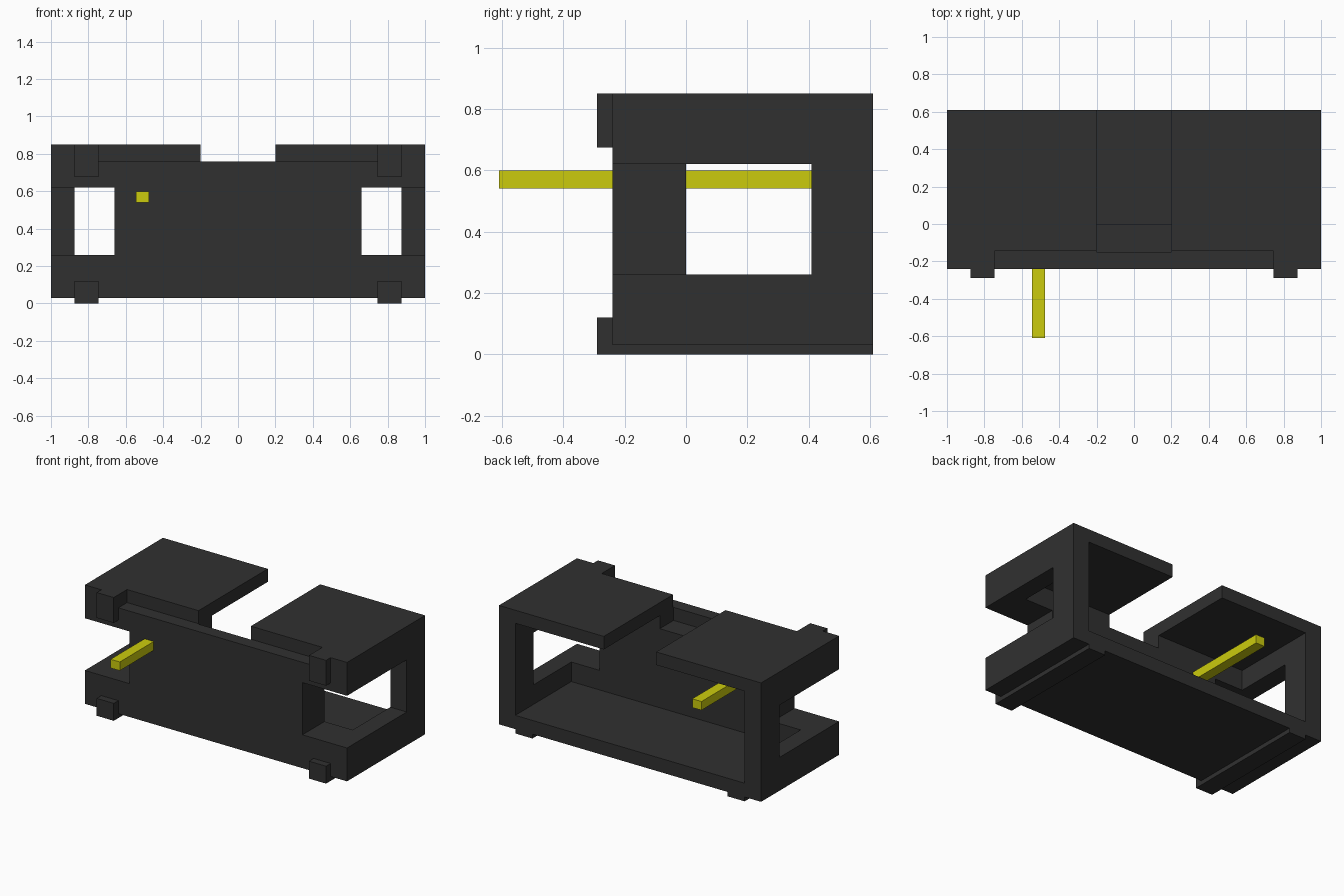
import bpy, bmesh
from mathutils import Vector

cube = bpy.data.objects.get("Cube")
if cube:
    bpy.data.objects.remove(cube, do_unlink=True)


def material(name, rgb):
    m = bpy.data.materials.new(name)
    m.use_nodes = True
    col = (*rgb, 1.0)
    m.diffuse_color = col
    m.node_tree.nodes["Principled BSDF"].inputs["Base Color"].default_value = col
    return m


charcoal = material("charcoal", (0.03, 0.03, 0.03))
yellow = material("yellow", (0.6, 0.6, 0.004))


def prism(name, outline, depth, mat=charcoal):
    """Closed solid from an outline of 3D points pushed along depth."""
    bm = bmesh.new()
    face = bm.faces.new([bm.verts.new(p) for p in outline])
    ext = bmesh.ops.extrude_face_region(bm, geom=[face])
    verts = [v for v in ext["geom"] if isinstance(v, bmesh.types.BMVert)]
    bmesh.ops.translate(bm, verts=verts, vec=Vector(depth))
    bmesh.ops.recalc_face_normals(bm, faces=bm.faces[:])
    me = bpy.data.meshes.new(name)
    bm.to_mesh(me)
    bm.free()
    me.materials.append(mat)
    ob = bpy.data.objects.new(name, me)
    bpy.context.collection.objects.link(ob)
    return ob


def box(name, x, y, z, mat=charcoal):
    pts = [(x[0], y[0], z[0]), (x[1], y[0], z[0]), (x[1], y[1], z[0]), (x[0], y[1], z[0])]
    return prism(name, pts, (0, 0, z[1] - z[0]), mat)


def cut(target, cutter):
    cutter.hide_render = True
    mod = target.modifiers.new("cut", 'BOOLEAN')
    mod.operation = 'DIFFERENCE'
    mod.solver = 'EXACT'
    mod.object = cutter
    bpy.context.view_layer.objects.active = target
    bpy.ops.object.modifier_apply(modifier=mod.name)
    bpy.data.objects.remove(cutter, do_unlink=True)


# Main housing, hollowed from the back
body = box("housing", (-1, 1), (-0.24, 0.61), (0.03, 0.85))
cut(body, box("interior_cutter", (-0.875, 0.875), (0, 0.8), (0.125, 0.76)))
# Step along the top of the front panel
cut(body, box("step_cutter", (-0.745, 0.745), (-0.4, -0.145), (0.76, 1)))
# Gap between the two roof halves, with a pocket in the front block
cut(body, box("roof_gap_cutter", (-0.2, 0.2), (-0.15, 0.8), (0.67, 1)))
# Openings that wrap around the front corners into the sides
window = [(0.66, -0.4), (1.2, -0.4), (1.2, 0.41), (0.8, 0.41), (0.8, 0.1), (0.66, 0.1)]
# the inner corner of the front block stops at the interior wall
for s in (-1, 1):
    cut(body, prism("window_cutter", [(s * x, y, 0.26) for x, y in window], (0, 0, 0.36)))

# Feet with a long runner underneath, and matching clips at the top front
foot = [(-0.29, 0), (0.61, 0), (0.61, 0.03), (-0.24, 0.03), (-0.24, 0.12), (-0.29, 0.12)]
for s, side in ((1, "left"), (-1, "right")):
    prism(side + "_foot_runner", [(s * 0.745, y, z) for y, z in foot], (s * 0.13, 0, 0))
    box(side + "_top_clip", sorted((s * 0.745, s * 0.875)), (-0.29, -0.24), (0.675, 0.85))

# Yellow bar running through the front panel
box("yellow_bar", (-0.545, -0.475), (-0.61, 0.61), (0.54, 0.60), yellow)
